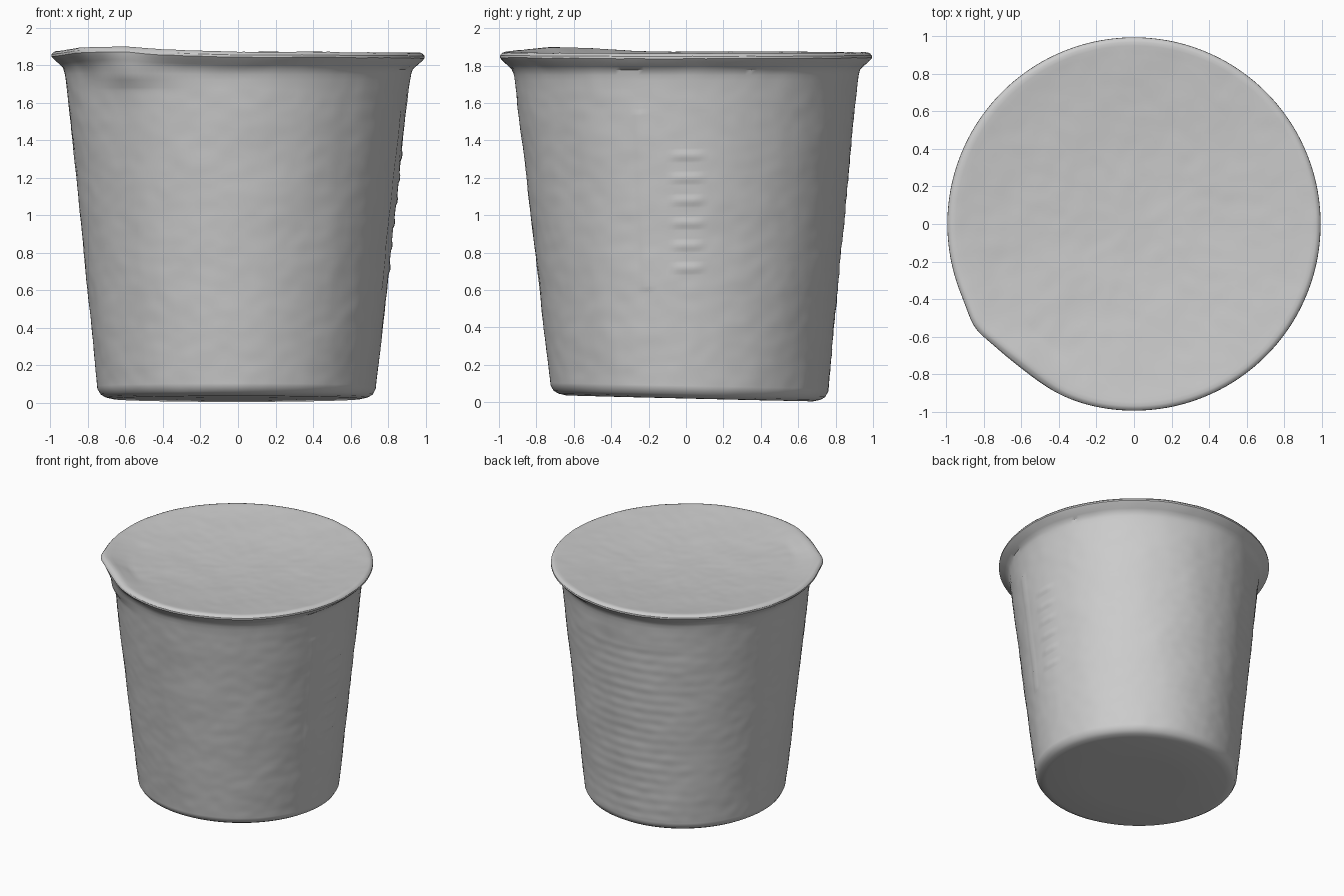
import bpy, bmesh, math
from mathutils import Vector, noise

cube = bpy.data.objects.get("Cube")
if cube:
    bpy.data.objects.remove(cube, do_unlink=True)

SEGMENTS = 180


def bump(x, width):
    """Soft hill: 1 at x = 0, fading to 0."""
    return math.exp(-(x / width) ** 2)


def near(a, degrees, width):
    """Soft hill around one direction."""
    gap = (a - math.radians(degrees) + math.pi) % (2 * math.pi) - math.pi
    return bump(gap, width)


def warp(r, z, a):
    """Place a lathe point, adding the spout, seam and hand-made unevenness."""
    if z > 1.55:
        # pinched spout: bulging flare below a straighter, raised rim
        spout = near(a, 232, 0.22)
        raised = near(a, 225, 0.38)
        lip = min(max((z - 1.72) / 0.08, 0), 1)
        outer = min(max((r - 0.80) / 0.15, 0), 1)
        r += spout * outer * (0.04 * bump(z - 1.755, 0.055) - 0.03 * bump(z - 1.87, 0.05))
        # outward corner at the left end of the spout
        r += 0.018 * near(a, 213, 0.10) * outer * lip
        z += lip * outer * (0.026 * raised - 0.004 * math.cos(a))
    elif z > 0.09:
        # vertical seam and measuring marks on the right side
        r += 0.005 * near(a, -16, 0.015) * (z > 0.6)
        if near(a, 0, 0.1) > 0.37 and 0.65 < z < 1.42:
            r += 0.005 * (math.cos(z * 2 * math.pi / 0.12) > 0.6)
        # faint throwing rings on the back
        r += 0.001 * near(a, 95, 0.5) * math.sin(z * 75)
    # the base leans slightly against the rim
    low = 1 - min(z / 1.8, 1)
    x = r * math.cos(a) - 0.007 * low
    y = r * math.sin(a) + 0.02 * low
    z -= 0.025 * y * max(0, 1 - z / 0.5)
    # gentle lumps
    p = Vector((x, y, z))
    lump = 0.004 * noise.noise(p * 4) + 0.002 * noise.noise(p * 13)
    if z > 1.78:
        z += lump
    elif z > 0.06:
        x += lump * math.cos(a)
        y += lump * math.sin(a)
    return x, y, max(z, 0)


def lathe(name, profile, material):
    """Revolve (radius, height) points; the first point lies on the axis."""
    bm = bmesh.new()
    centre = bm.verts.new(warp(0, profile[0][1], 0))
    rings = [[bm.verts.new(warp(r, z, 2 * math.pi * i / SEGMENTS))
              for i in range(SEGMENTS)] for r, z in profile[1:]]
    for i in range(SEGMENTS):
        j = (i + 1) % SEGMENTS
        bm.faces.new((centre, rings[0][i], rings[0][j]))
        for a, b in zip(rings, rings[1:]):
            bm.faces.new((a[i], b[i], b[j], a[j]))
    bmesh.ops.recalc_face_normals(bm, faces=bm.faces)
    # an open bowl or disc must face away from the middle of the cup
    bm.normal_update()
    f = bm.faces[0]
    if f.normal.dot(f.calc_center_median() - Vector((0, 0, 1))) < 0:
        bmesh.ops.reverse_faces(bm, faces=bm.faces)
    mesh = bpy.data.meshes.new(name)
    bm.to_mesh(mesh)
    bm.free()
    mesh.materials.append(material)
    obj = bpy.data.objects.new(name, mesh)
    bpy.context.collection.objects.link(obj)
    bpy.ops.object.select_all(action='DESELECT')
    obj.select_set(True)
    bpy.context.view_layer.objects.active = obj
    bpy.ops.object.shade_smooth_by_angle(angle=math.radians(35))


grey = bpy.data.materials.new("plain grey")
grey.use_nodes = True
colour = (0.6, 0.6, 0.6, 1)
grey.diffuse_color = colour
bsdf = next(n for n in grey.node_tree.nodes if n.type == 'BSDF_PRINCIPLED')
bsdf.inputs["Base Color"].default_value = colour
bsdf.inputs["Roughness"].default_value = 0.8

# cup: flat base, bevelled foot, tapered wall, flared lip
ROWS = 120
base = [(0, 0.02), (0.35, 0.02), (0.66, 0.021), (0.70, 0.03), (0.725, 0.045)]
wall = [(0.742 + 0.170 * t / ROWS, 0.075 + 1.605 * t / ROWS) for t in range(ROWS + 1)]
lip = [(0.917, 1.72), (0.922, 1.75), (0.932, 1.78), (0.952, 1.80), (0.98, 1.825),
       (0.995, 1.842), (0.994, 1.854)]
lathe("cup", base + wall + lip, grey)

# lid: shallow dish that rolls over to meet the lip
top = [(0.95 * t / 32, 1.812 + 0.058 * (t / 32) ** 2) for t in range(33)]
edge = [(0.97, 1.871), (0.984, 1.866), (0.994, 1.854)]
lathe("lid", top + edge, grey)
